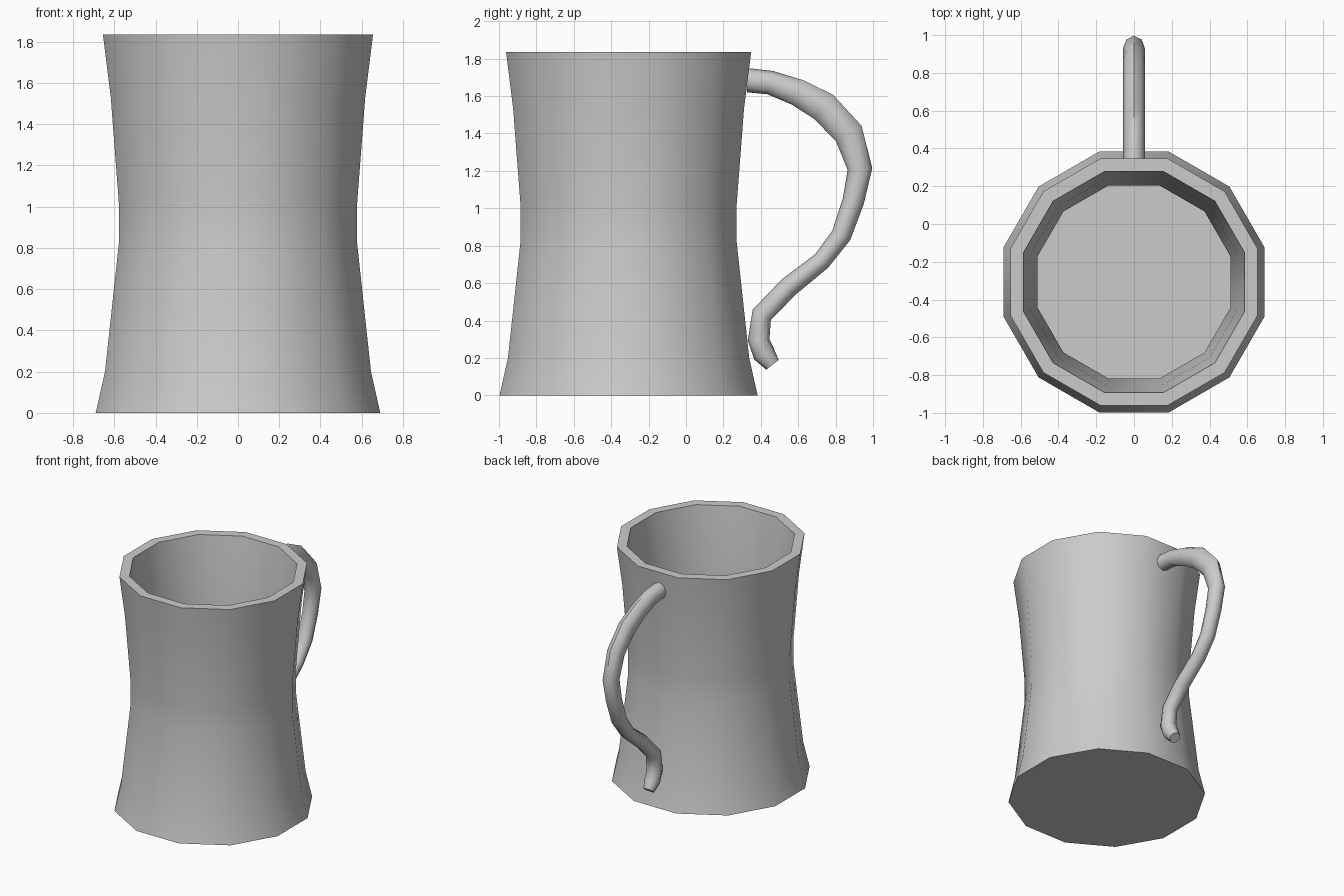
import bpy, bmesh, math
from mathutils import Vector

if "Cube" in bpy.data.objects:
    bpy.data.objects.remove(bpy.data.objects["Cube"])


def make_object(name, rings):
    """Skin a list of equal-length vertex rings, closing both ends."""
    bm = bmesh.new()
    loops = [[bm.verts.new(p) for p in ring] for ring in rings]
    n = len(loops[0])
    for a, b in zip(loops, loops[1:]):
        for i in range(n):
            j = (i + 1) % n
            bm.faces.new((a[i], a[j], b[j], b[i]))
    bm.faces.new(loops[0][::-1])
    bm.faces.new(loops[-1])
    bmesh.ops.recalc_face_normals(bm, faces=bm.faces)
    mesh = bpy.data.meshes.new(name)
    bm.to_mesh(mesh)
    bm.free()
    obj = bpy.data.objects.new(name, mesh)
    bpy.context.collection.objects.link(obj)
    bpy.ops.object.select_all(action='DESELECT')
    obj.select_set(True)
    bpy.context.view_layer.objects.active = obj
    bpy.ops.object.shade_smooth_by_angle(angle=math.radians(50))
    return obj


# Mug body: 12-sided waisted wall, flat sides facing the axes
SIDES, CENTRE_Y = 12, -0.307
outer = [(0.69, 0), (0.645, 0.20), (0.578, 0.82), (0.578, 1.02),
         (0.617, 1.53), (0.655, 1.835)]
inner = [(0.585, 1.835), (0.547, 1.53), (0.51, 1.02), (0.51, 0.82),
         (0.575, 0.20), (0.59, 0.08)]


def body_ring(apothem, z):
    r = apothem / math.cos(math.pi / SIDES)
    angles = [math.tau * (i + 0.5) / SIDES for i in range(SIDES)]
    return [(r * math.cos(a), CENTRE_Y + r * math.sin(a), z) for a in angles]


make_object("mug_body", [body_ring(r, z) for r, z in outer + inner])

# Handle: tube swept in the y-z plane, (y, z, in-plane radius)
path = [(0.325, 1.685, 0.065), (0.45, 1.672, 0.064), (0.595, 1.62, 0.072),
        (0.735, 1.543, 0.082), (0.87, 1.40, 0.08), (0.93, 1.21, 0.066),
        (0.895, 1.04, 0.058), (0.83, 0.855, 0.054), (0.725, 0.718, 0.05),
        (0.55, 0.58, 0.055), (0.405, 0.43, 0.056), (0.388, 0.295, 0.058),
        (0.418, 0.22, 0.06), (0.462, 0.163, 0.042)]
HALF_WIDTH, TUBE_SIDES = 0.058, 8
points = [Vector((0, y, z)) for y, z, _ in path]
rings = []
for k, (p, (_, _, r)) in enumerate(zip(points, path)):
    t = points[min(k + 1, len(points) - 1)] - points[max(k - 1, 0)]
    if k == 0:
        t = Vector((0, 1, 0))
    t.normalize()
    side = Vector((0, -t.z, t.y))
    width = HALF_WIDTH if k < len(path) - 1 else 0.042
    rings.append([p + side * r * math.cos(a) + Vector((width * math.sin(a), 0, 0))
                  for a in (math.tau * i / TUBE_SIDES for i in range(TUBE_SIDES))])
make_object("mug_handle", rings)
